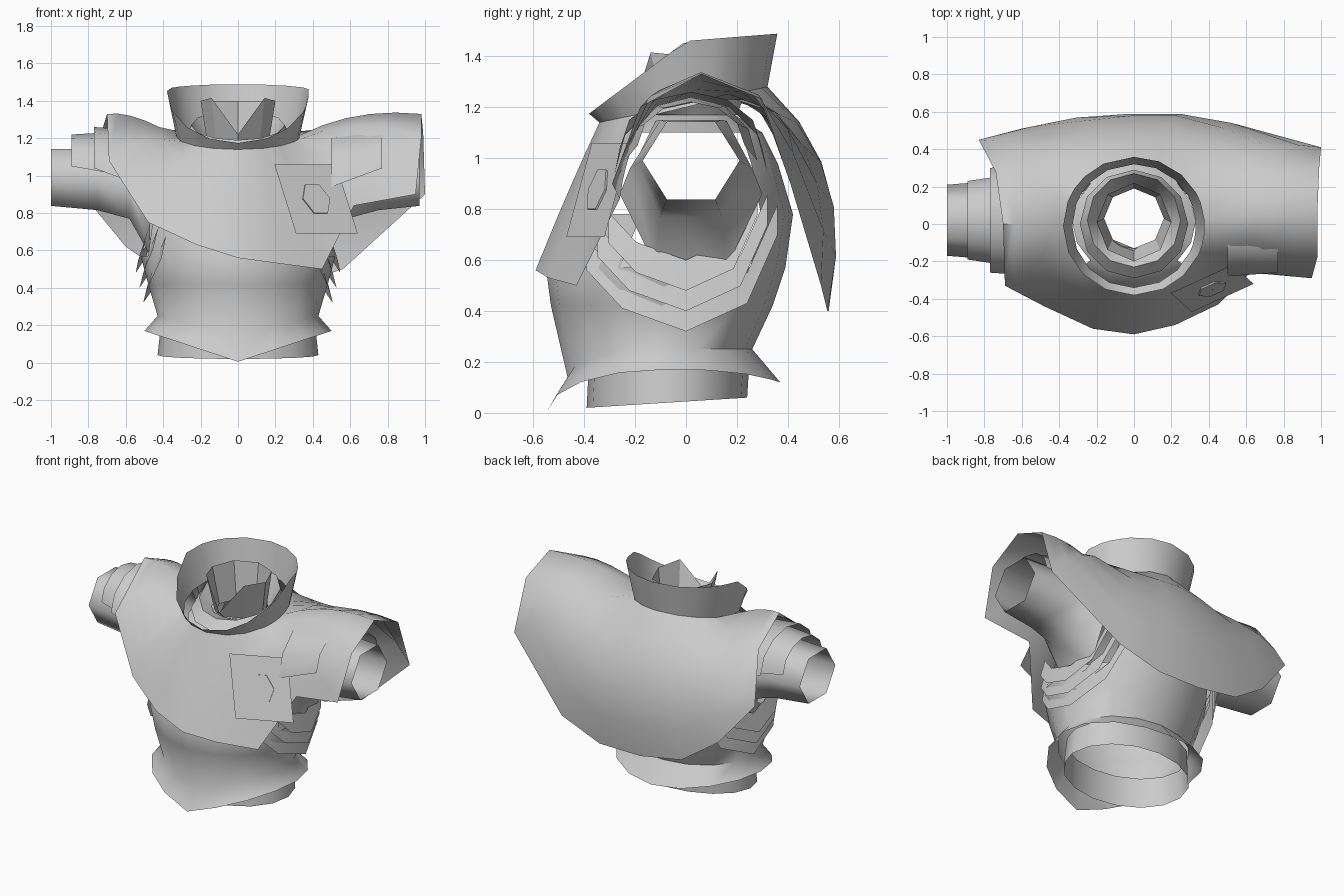
import bpy, bmesh, math
from mathutils import Vector

cube = bpy.data.objects.get("Cube")
if cube:
    bpy.data.objects.remove(cube, do_unlink=True)

grey = bpy.data.materials.new("cloth_grey")
grey.use_nodes = True
tone = (0.6, 0.6, 0.6, 1)
grey.diffuse_color = tone
grey.node_tree.nodes["Principled BSDF"].inputs["Base Color"].default_value = tone


def loft(name, rows, closed=True, sharp=60, opening=None):
    """Skin a list of point rows with quads, leave out any opening, shade smooth."""
    bm = bmesh.new()
    grid = [[bm.verts.new(p) for p in row] for row in rows]
    for low, high in zip(grid, grid[1:]):
        count = len(low)
        for i in range(count if closed else count - 1):
            j = (i + 1) % count
            bm.faces.new((low[i], low[j], high[j], high[i]))
    bmesh.ops.recalc_face_normals(bm, faces=bm.faces)
    if opening:
        holes = [f for f in bm.faces if opening(f.calc_center_median())]
        bmesh.ops.delete(bm, geom=holes, context='FACES')
    mesh = bpy.data.meshes.new(name)
    bm.to_mesh(mesh)
    bm.free()
    mesh.materials.append(grey)
    obj = bpy.data.objects.new(name, mesh)
    bpy.context.collection.objects.link(obj)
    bpy.ops.object.select_all(action='DESELECT')
    obj.select_set(True)
    bpy.context.view_layer.objects.active = obj
    bpy.ops.object.shade_smooth_by_angle(angle=math.radians(sharp))


def ring(z, half_width, front, back, sides=16):
    """Horizontal oval; z may be a function of the x and y on the unit circle."""
    points = []
    for i in range(sides):
        a = math.tau * i / sides
        c, s = math.cos(a), math.sin(a)
        height = z(c, s) if callable(z) else z
        points.append((half_width * c, (front + back) / 2 + (back - front) / 2 * s, height))
    return points


# Torso shell with a pointed flared hem, open at the neck and armholes
def hem_height(c, s):
    return 0.17 - (0.165 * (1 - abs(c)) if s < 0 else 0.05 * s ** 3)


def waist_height(c, s):
    return 0.25 - (0.11 * (1 - abs(c)) if s < 0 else 0)


loft("torso", [ring(*r) for r in (
    (hem_height, 0.5, -0.545, 0.37), (waist_height, 0.43, -0.465, 0.26),
    (0.42, 0.48, -0.53, 0.34), (0.57, 0.52, -0.55, 0.39),
    (0.78, 0.49, -0.44, 0.42), (0.98, 0.43, -0.35, 0.36), (1.1, 0.33, -0.28, 0.3),
    (1.17, 0.17, -0.13, 0.19))],
    opening=lambda p: abs(p.x) > 0.3 and abs(p.y) < 0.24 and 0.6 < p.z < 1.1)
loft("inner_skirt", [ring(lambda c, s: 0.04 + 0.02 * s, 0.43, -0.39, 0.24),
                     ring(0.22, 0.41, -0.38, 0.25)])

# Neck: tall inner collar with a notch, and a wider folded collar
loft("inner_collar", [
    ring(1.15, 0.16, -0.13, 0.19, 8),
    ring(lambda c, s: 1.4 - (0.18 * s ** 4 if s < 0 else 0) + 0.06 * (s < -0.5 and abs(c) > 0.5),
         0.2, -0.2, 0.22, 8)], sharp=30)
loft("folded_collar", [
    ring(1.17, 0.18, -0.15, 0.2, 12),
    ring(lambda c, s: 1.27 + 0.08 * s, 0.25, -0.23, 0.27, 12),
    ring(lambda c, s: 1.2 + 0.07 * s, 0.29, -0.29, 0.29, 12)])

# Cape: each column runs from the neckline through a middle point to the edge
back_columns = [
    ((0.64, 0.05, 1.32), (0.98, 0.06, 1.33)),
    ((0.66, 0.24, 1.26), (0.99, 0.3, 1.23)),
    ((0.68, 0.38, 1.15), (1.0, 0.41, 0.9)),
    ((0.44, 0.49, 0.98), (0.56, 0.53, 0.5)),
    ((0.21, 0.56, 0.9), (0.26, 0.555, 0.4)),
    ((0, 0.56, 0.9), (-0.05, 0.56, 0.4)),
    ((-0.25, 0.53, 0.92), (-0.35, 0.55, 0.45)),
    ((-0.46, 0.47, 0.98), (-0.6, 0.51, 0.62)),
    ((-0.6, 0.39, 1.1), (-0.83, 0.45, 0.9)),
    ((-0.57, 0.22, 1.23), (-0.74, 0.28, 1.2)),
]
front_columns = [
    ((-0.54, 0, 1.31), (-0.7, 0, 1.33)),
    ((-0.54, -0.22, 1.18), (-0.69, -0.33, 1.08)),
    ((-0.37, -0.36, 0.97), (-0.48, -0.44, 0.75)),
    ((-0.19, -0.44, 0.9), (-0.22, -0.56, 0.63)),
    ((0, -0.47, 0.85), (0, -0.59, 0.56)),
    ((0.19, -0.42, 0.84), (0.22, -0.54, 0.53)),
    ((0.34, -0.35, 0.85), (0.45, -0.43, 0.5)),
    ((0.48, -0.22, 1.02), (0.62, -0.26, 0.84)),
    ((0.66, -0.21, 1.08), (0.95, -0.29, 0.9)),
    ((0.68, -0.09, 1.27), (0.98, -0.18, 1.2)),
]


def neckline(point):
    a = math.atan2(point[1], point[0])
    return Vector((0.33 * math.cos(a), 0.33 * math.sin(a) - 0.01, 1.21 + 0.07 * math.sin(a)))


def through(p, m, q, t):
    return (1 - t) * (1 - 2 * t) * p + 4 * t * (1 - t) * m + t * (2 * t - 1) * q


columns = [(neckline(m), Vector(m), Vector(e)) for m, e in back_columns + front_columns]
loft("cape", [[through(*col, k / 5) for col in columns] for k in range(6)])


# Standing cape collar, high at the back and sweeping down to the front
def collar_top(p):
    y = p.y * 1.12
    return Vector((p.x * 1.15, y, 1.46 + (0.08 * y if y > 0 else 0.75 * y)))


base = [col[0] for col in columns]
top = [collar_top(p) for p in base]
loft("cape_collar", [base, [a.lerp(b, 0.5) for a, b in zip(base, top)], top])

# Sleeves, shoulder layers and armhole bands on both sides
band_path = [(-0.39, 0.24), (-0.25, 0.09), (0, 0), (0.24, 0.11), (0.36, 0.38)]


def sleeve_ring(x, cy, cz, ry, rz):
    return [(x, cy + ry * math.cos(math.tau * i / 6),
             cz + rz * math.sin(math.tau * i / 6)) for i in range(6)]


def arch(x, half_depth, crest, drop):
    """Half hoop over the arm."""
    return [(x, 0.02 + half_depth * math.cos(math.pi * i / 6),
             crest - drop * (1 - math.sin(math.pi * i / 6))) for i in range(7)]


for side, label in ((1, "left"), (-1, "right")):
    def flip(rows):
        return [[(side * x, y, z) for x, y, z in row] for row in rows]

    end = 1.0 if side < 0 else 0.97
    loft(label + "_sleeve", flip([
        sleeve_ring(end, 0.02, 0.99, 0.19, 0.175),
        sleeve_ring(0.75, 0.02, 0.98, 0.21, 0.19),
        sleeve_ring(0.58, 0.02, 0.96, 0.24, 0.22),
        sleeve_ring(0.47, 0.02, 0.86, 0.28, 0.33)]), sharp=80)
    loft(label + "_outer_layer", flip([arch(0.89, 0.21, 1.22, 0.17),
                                       arch(0.55, 0.26, 1.24, 0.25)]), closed=False)
    loft(label + "_inner_layer", flip([arch(0.77, 0.28, 1.26, 0.22),
                                       arch(0.5, 0.3, 1.24, 0.3)]), closed=False)

    for n in range(3):
        scale = 1 - 0.11 * n

        def edge(reach, lift):
            row = []
            for y, z in band_path:
                y *= scale
                bend = math.sqrt(1 - ((y + 0.06) / 0.55) ** 2)
                row.append((reach * bend, y, 0.32 + 0.08 * n + z * scale + lift))
            return row

        loft(f"{label}_armhole_band_{n + 1}",
             flip([edge(0.51 + 0.02 * n, 0), edge(0.48 + 0.015 * n, 0.12)]), closed=False)

# Chest patch with a small raised hexagonal badge
corner = Vector((0.31, -0.47, 0.69))
across = Vector((0.33, 0.15, 0))
up = Vector((-0.115, 0.1, 0.37))
out = across.cross(up).normalized()


def on_patch(u, v, lift=0.0):
    return corner + across * u + up * v + out * lift


loft("chest_patch", [[on_patch(u, v) for u in (0, 0.5, 1)] for v in (0, 0.5, 1)], closed=False)


def hexagon(size, lift):
    return [on_patch(0.5 + 0.22 * size * math.cos(math.tau * i / 6),
                     0.5 + 0.24 * size * math.sin(math.tau * i / 6), lift) for i in range(6)]


loft("badge", [hexagon(1, 0), hexagon(1, 0.008), hexagon(0.01, 0.008)], sharp=30)
